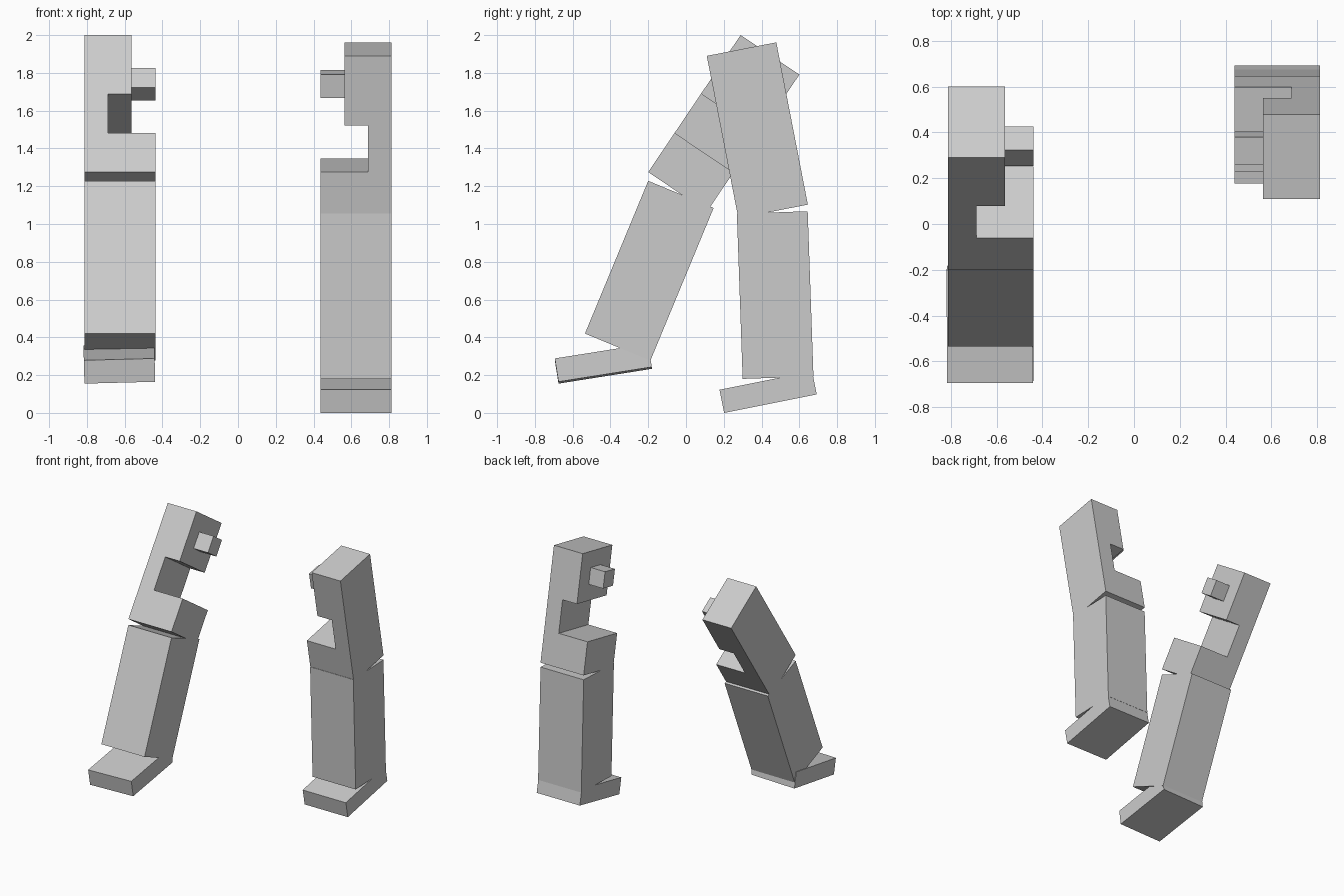
import bpy, bmesh, math
from mathutils import Matrix, Vector

if "Cube" in bpy.data.objects:
    bpy.data.objects.remove(bpy.data.objects["Cube"])

U = 0.125       # block unit
OUTER = 0.813   # outer side of each leg

grey = bpy.data.materials.new("light_grey")
grey.diffuse_color = (0.6, 0.6, 0.6, 1)
grey.use_nodes = True
grey.node_tree.nodes["Principled BSDF"].inputs["Base Color"].default_value = grey.diffuse_color


def extrude(bm, profile, y0, y1, side):
    """Extrude an (inward, up) outline, in block units, from y0 to y1."""
    verts = [bm.verts.new((-side * u * U, y0 * U, w * U)) for u, w in profile]
    face = bm.faces.new(verts)
    new = bmesh.ops.extrude_face_region(bm, geom=[face])["geom"]
    bmesh.ops.translate(bm, vec=(0, (y1 - y0) * U, 0),
                        verts=[g for g in new if isinstance(g, bmesh.types.BMVert)])


def rect(u0, u1, w0, w1):
    return [(u0, w0), (u1, w0), (u1, w1), (u0, w1)]


def part(name, side, pieces, y, z, tilt, roll=0):
    """Make one leg part; (y, z) is its lower front edge."""
    bm = bmesh.new()
    for profile, y0, y1 in pieces:
        extrude(bm, profile, y0, y1, side)
    bmesh.ops.recalc_face_normals(bm, faces=bm.faces)
    mesh = bpy.data.meshes.new(name)
    bm.to_mesh(mesh)
    bm.free()
    mesh.materials.append(grey)
    obj = bpy.data.objects.new(name, mesh)
    obj.matrix_world = (Matrix.Translation(Vector((side * OUTER, y, z)))
                        @ Matrix.Rotation(math.radians(roll), 4, 'Y')
                        @ Matrix.Rotation(math.radians(tilt), 4, 'X'))
    bpy.context.collection.objects.link(obj)


# Thigh: stepped outline notched on the inner side, plus a small hip peg
thigh = [([(0, 0), (3, 0), (3, 2), (1, 2), (1, 4), (2, 4), (2, 7), (0, 7)], 0, 3),
         (rect(2, 3, 5, 6), 1, 2)]
shin = [(rect(0, 3, 0, 7), 0, 3)]
foot = [(rect(0, 3, 0, 1), 0, 4)]

# Leg stepping back
part("left_thigh", -1, thigh, -0.20, 1.275, -34)
part("left_shin", -1, shin, -0.535, 0.42, -22.5)
part("left_foot", -1, foot, -0.675, 0.155, 9, -1.5)

# Standing leg
part("right_thigh", 1, thigh, 0.277, 1.031, 11)
part("right_shin", 1, shin, 0.30, 0.18, 2)
part("right_foot", 1, foot, 0.202, 0.0, 11.3)
